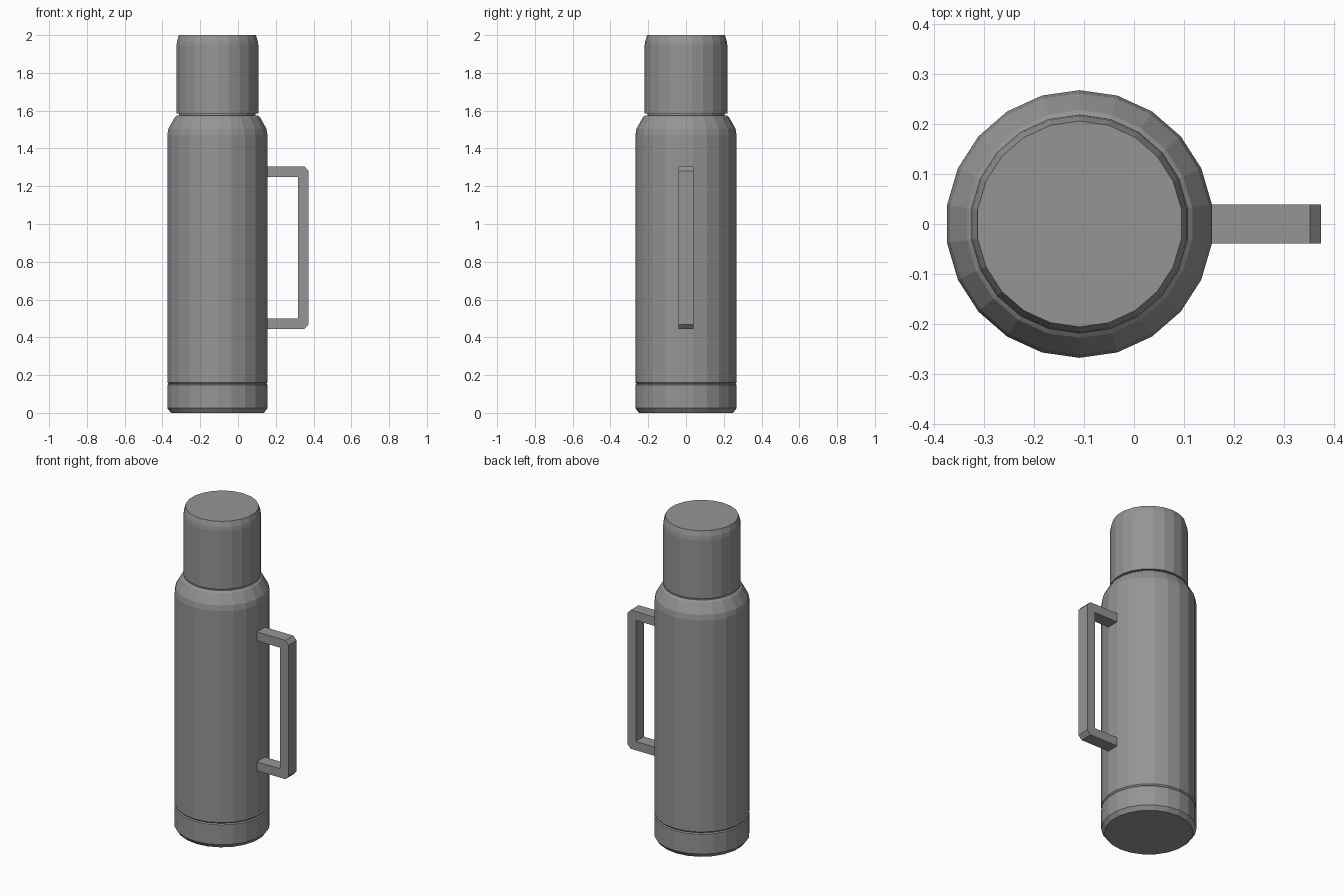
import bpy, bmesh, math

if "Cube" in bpy.data.objects:
    bpy.data.objects.remove(bpy.data.objects["Cube"])

SIDES = 22
AXIS_X = -0.109

grey = bpy.data.materials.new("steel grey")
grey.diffuse_color = (0.30, 0.30, 0.30, 1)
grey.use_nodes = True
grey.node_tree.nodes["Principled BSDF"].inputs["Base Color"].default_value = grey.diffuse_color


def finish(name, bm):
    bmesh.ops.recalc_face_normals(bm, faces=bm.faces)
    mesh = bpy.data.meshes.new(name)
    bm.to_mesh(mesh)
    bm.free()
    mesh.materials.append(grey)
    obj = bpy.data.objects.new(name, mesh)
    bpy.context.collection.objects.link(obj)
    return obj


def lathe(name, profile):
    """Closed faceted solid from (radius, z) points, bottom to top."""
    bm = bmesh.new()
    rings = []
    for r, z in profile:
        angles = [math.pi / 2 + 2 * math.pi * i / SIDES for i in range(SIDES)]
        rings.append([bm.verts.new((AXIS_X + r * math.cos(a), r * math.sin(a), z))
                      for a in angles])
    for low, high in zip(rings, rings[1:]):
        for i in range(SIDES):
            j = (i + 1) % SIDES
            bm.faces.new((low[i], low[j], high[j], high[i]))
    bm.faces.new(rings[0][::-1])
    bm.faces.new(rings[-1])
    return finish(name, bm)


# Base ring, with a chamfered foot and a groove above it
lathe("base", [(0.249, 0), (0.268, 0.025), (0.268, 0.148), (0.262, 0.154)])

# Main body with rounded shoulder
lathe("body", [(0.262, 0.154), (0.268, 0.162), (0.268, 0.162 + 1.31),
               (0.262, 1.505), (0.228, 1.565), (0.216, 1.575)])

# Narrow neck seen in the gap below the cup
lathe("neck", [(0.205, 1.57), (0.205, 1.59)])

# Cup lid with a softened top rim
lathe("cup_lid", [(0.219, 1.584), (0.219, 1.945), (0.216, 1.968), (0.206, 2.0)])

# Bracket handle: chamfered C outline extruded across y
outline = [(0.14, 1.305), (0.352, 1.305), (0.374, 1.281), (0.374, 0.469),
           (0.352, 0.445), (0.14, 0.445), (0.14, 0.50), (0.317, 0.50),
           (0.317, 1.25), (0.14, 1.25)]
bm = bmesh.new()
face = bm.faces.new([bm.verts.new((x, -0.039, z)) for x, z in outline])
side = bmesh.ops.extrude_face_region(bm, geom=[face])
bmesh.ops.translate(bm, vec=(0, 0.078, 0),
                    verts=[v for v in side["geom"] if isinstance(v, bmesh.types.BMVert)])
finish("handle", bm)
